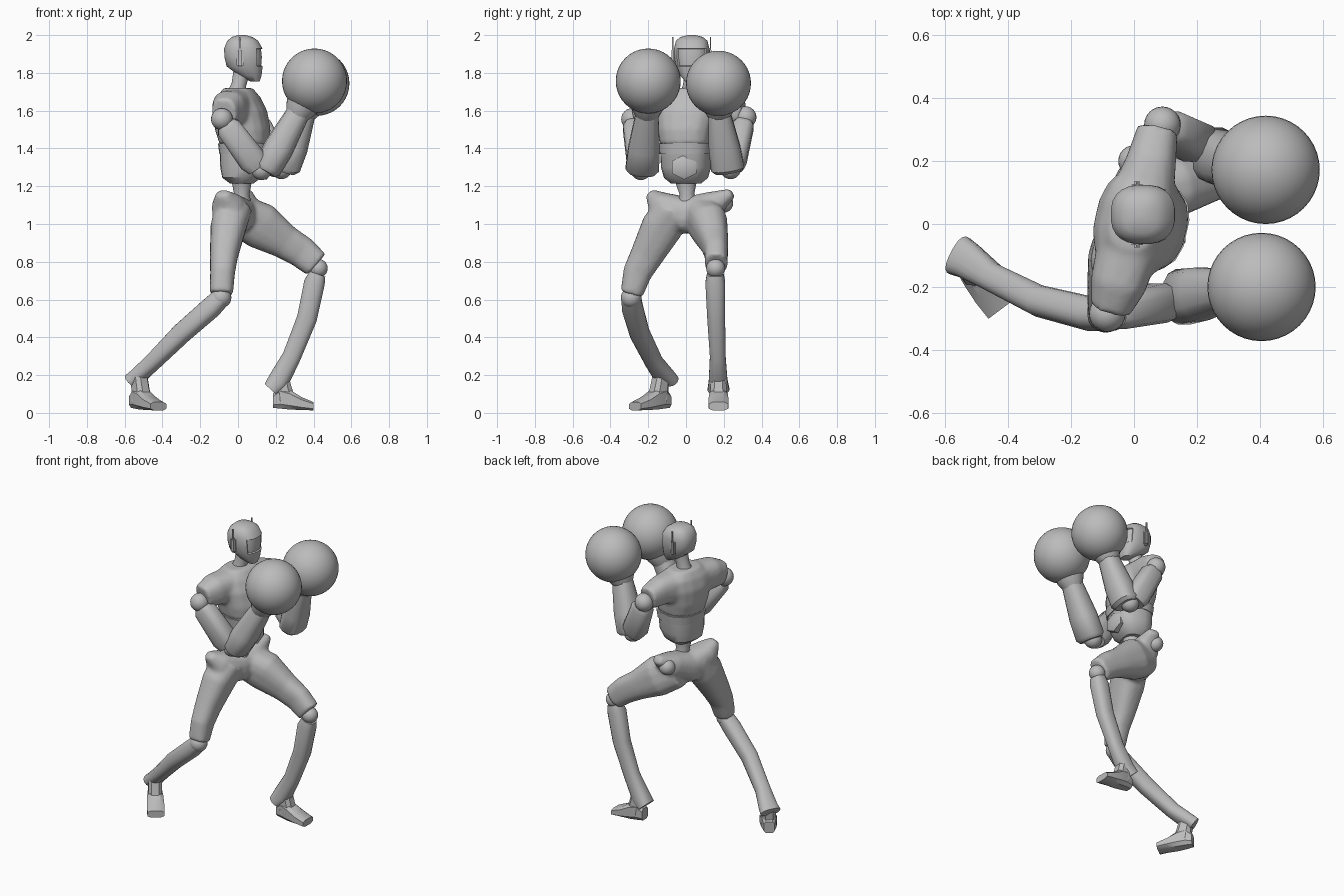
import bpy, bmesh
from math import cos, sin, pi, copysign
from mathutils import Vector

cube = bpy.data.objects.get("Cube")
if cube:
    bpy.data.objects.remove(cube, do_unlink=True)

grey = bpy.data.materials.new("plain grey")
grey.use_nodes = True
grey.diffuse_color = (0.5, 0.5, 0.5, 1)
grey.node_tree.nodes["Principled BSDF"].inputs["Base Color"].default_value = (0.5, 0.5, 0.5, 1)

BODY = (0.22, 0.975, 0)     # line through both shoulders
ACROSS = (0, 1, 0)
UP = Vector((0, 0, 1))


def finish(name, bm, angle=35):
    bmesh.ops.recalc_face_normals(bm, faces=bm.faces)
    mesh = bpy.data.meshes.new(name)
    bm.to_mesh(mesh)
    bm.free()
    mesh.materials.append(grey)
    ob = bpy.data.objects.new(name, mesh)
    bpy.context.collection.objects.link(ob)
    bpy.ops.object.select_all(action='DESELECT')
    ob.select_set(True)
    bpy.context.view_layer.objects.active = ob
    bpy.ops.object.shade_smooth_by_angle(angle=angle * pi / 180)
    return ob


def add_loft(bm, sections, side, n=16, power=1.0, normal=None):
    """Skin rings (x, y, z, half size along side, other half size)."""
    pts = [Vector(s[:3]) for s in sections]
    rings = []
    for i, s in enumerate(sections):
        t = normal or pts[min(i + 1, len(pts) - 1)] - pts[max(i - 1, 0)]
        t = t.normalized()
        u = Vector(side)
        u = (u - t * u.dot(t)).normalized()
        v = t.cross(u)
        ring = []
        for k in range(n):
            c, d = cos(2 * pi * (k + .5) / n), sin(2 * pi * (k + .5) / n)
            ring.append(bm.verts.new(pts[i] + u * s[3] * copysign(abs(c) ** power, c)
                                     + v * s[4] * copysign(abs(d) ** power, d)))
        rings.append(ring)
    for r, q in zip(rings, rings[1:]):
        for k in range(n):
            bm.faces.new((r[k], r[(k + 1) % n], q[(k + 1) % n], q[k]))
    bm.faces.new(rings[0][::-1])
    bm.faces.new(rings[-1])


def loft(name, sections, side=ACROSS, angle=35, **kw):
    bm = bmesh.new()
    add_loft(bm, sections, side, **kw)
    return finish(name, bm, angle)


def blend(name, parts):
    """Fuse several lofts into one smooth skin."""
    bm = bmesh.new()
    for sections, side, normal in parts:
        add_loft(bm, sections, side, power=0.8, normal=normal)
    ob = finish(name, bm)
    rm = ob.modifiers.new("fuse", 'REMESH')
    rm.mode, rm.voxel_size, rm.use_smooth_shade = 'VOXEL', 0.012, True
    sm = ob.modifiers.new("relax", 'SMOOTH')
    sm.factor, sm.iterations = 0.5, 6


def ball(name, loc, r, seg=24):
    bm = bmesh.new()
    bmesh.ops.create_uvsphere(bm, u_segments=seg, v_segments=seg // 2, radius=r)
    bmesh.ops.translate(bm, verts=bm.verts, vec=loc)
    finish(name, bm, 60)


def box(name, loc, size, bevel=0.0):
    bm = bmesh.new()
    bmesh.ops.create_cube(bm, size=1)
    bmesh.ops.scale(bm, verts=bm.verts, vec=size)
    bmesh.ops.translate(bm, verts=bm.verts, vec=loc)
    if bevel:
        bmesh.ops.bevel(bm, geom=bm.edges[:], offset=bevel, segments=2, affect='EDGES')
    finish(name, bm)


# Head with a sunken visor
bm = bmesh.new()
add_loft(bm, [(.09, .03, 1.755, .035, .025), (.065, .03, 1.785, .06, .06),
              (.035, .03, 1.835, .085, .096), (.031, .03, 1.885, .094, .104),
              (.028, .03, 1.93, .094, .102), (.025, .03, 1.97, .084, .082),
              (.022, .03, 1.99, .06, .055), (.02, .03, 2.0, .02, .02)],
         ACROSS, n=24, power=0.8, normal=UP)
bm.faces.ensure_lookup_table()
front = [f for f in bm.faces if 1.84 < f.calc_center_median().z < 1.92
         and f.calc_center_median().x > .105]
bmesh.ops.recalc_face_normals(bm, faces=bm.faces)
bmesh.ops.inset_region(bm, faces=front, thickness=.004, depth=-.008)
finish("head", bm, 50)

# Ear pods with antennas, neck
for tag, s in (("left", 1), ("right", -1)):
    box(tag + "_ear_pod", (.01, .03 + s * .094, 1.88), (.036, .024, .1), .01)
    box(tag + "_antenna", (.01, .03 + s * .1, 1.945), (.008, .006, .09))
loft("neck", [(-.01, .02, 1.67, .055, .055), (.005, .025, 1.74, .04, .04),
              (.02, .03, 1.81, .045, .045)])

# Chest with short sleeves
blend("chest", [
    ([(.035, .0, 1.42, .135, .13), (.025, .0, 1.5, .15, .145), (.012, .005, 1.6, .17, .138),
      (.003, .01, 1.67, .17, .11), (0, .015, 1.72, .1, .075)], BODY, UP),
    ([(-.02, -.08, 1.615, .1, .1), (-.05, -.19, 1.61, .095, .09),
      (-.075, -.27, 1.59, .075, .065)], UP, None),
    ([(.03, .1, 1.615, .1, .1), (.055, .2, 1.61, .09, .08),
      (.075, .3, 1.59, .07, .065)], UP, None)])

# Abdomen with belt band and hexagonal badge
loft("abdomen", [(.02, 0, 1.215, .08, .06), (.02, 0, 1.245, .115, .1), (.03, 0, 1.3, .13, .12),
                 (.035, 0, 1.43, .135, .13)], BODY, power=0.75, normal=UP)
loft("belt", [(.035, 0, 1.37, .136, .13), (.035, 0, 1.425, .143, .137)],
     BODY, power=0.75, normal=UP)
loft("badge", [(.12, -.01, 1.3, .075, .065), (.153, -.01, 1.3, .075, .065),
               (.163, -.01, 1.3, .055, .048)], n=6)
loft("spine", [(.02, .01, 1.08, .06, .055), (.02, .005, 1.16, .04, .042),
               (.02, .0, 1.23, .06, .055)])

# Trousers: hip girdle and both thighs
blend("trousers", [
    ([(-.085, -.19, 1.165, .025, .035), (-.06, -.14, 1.1, .075, .085), (-.01, 0, 1.045, .1, .1),
      (.025, .14, 1.1, .075, .085), (.045, .245, 1.165, .025, .035)], UP, None),
    ([(-.025, -.06, 1.08, .1, .1), (-.052, -.13, .98, .11, .095), (-.075, -.21, .83, .088, .075),
      (-.082, -.258, .74, .077, .066), (-.088, -.288, .63, .06, .062)], ACROSS, None),
    ([(0, .08, 1.05, .1, .11), (.12, .122, .99, .1, .125), (.25, .15, .905, .075, .092),
      (.34, .16, .85, .063, .085), (.415, .16, .785, .06, .075)], ACROSS, None)])
ball("left_hip_joint", (.0, .2, 1.11), .05)

# Knees, shins and feet
ball("right_knee", (-.09, -.29, .61), .055)
ball("left_knee", (.425, .157, .765), .05)
loft("right_shin", [(-.085, -.29, .615, .05, .05), (-.14, -.285, .56, .054, .056),
                    (-.3, -.245, .42, .05, .054), (-.45, -.17, .27, .046, .046),
                    (-.53, -.115, .195, .06, .042), (-.558, -.1, .17, .066, .042)],
     (.45, .89, 0), power=0.8, angle=50)
loft("left_shin", [(.42, .155, .735, .045, .045), (.405, .155, .69, .053, .056),
                   (.365, .16, .5, .048, .054), (.285, .168, .3, .042, .05),
                   (.215, .17, .17, .05, .058), (.175, .172, .125, .058, .045)],
     power=0.8, angle=50)


def foot(side_name, ankle, d):
    """Wedge foot and a stout ankle; d points to the toes."""
    d, a = Vector(d).normalized(), Vector(ankle)
    side = Vector((-d.y, d.x, 0))
    rows = ((-.05, .065, .035, .04), (-.01, .08, .046, .06), (.04, .07, .052, .055),
            (.1, .05, .056, .036), (.165, .035, .054, .023))
    loft(side_name + "_foot", [(*(a + d * t + UP * z), w, h) for t, z, w, h in rows],
         side, n=8, power=0.6, normal=d, angle=30)
    loft(side_name + "_ankle", [(*(a + d * t + UP * z), w, h) for t, z, w, h in
         ((.02, .06, .048, .06), (.005, .13, .044, .048), (-.01, .21, .042, .042))],
         side, n=8, power=0.7, normal=UP, angle=30)


foot("right", (-.52, -.138, 0), (.6, -.8, 0))
foot("left", (.235, .172, 0), (1, 0, 0))

# Arms: shoulder ball, boxy upper arm, elbow, flared forearm, round glove
for tag, shoulder, elbow, wrist, glove in (
        ("right", (-.085, -.285, 1.555), (.105, -.245, 1.3), (.32, -.205, 1.59), (.405, -.2, 1.757)),
        ("left", (.09, .315, 1.565), (.21, .25, 1.305), (.35, .175, 1.59), (.418, .172, 1.745))):
    sh, el, wr, gl = map(Vector, (shoulder, elbow, wrist, glove))
    ball(tag + "_shoulder", sh, .058)
    loft(tag + "_upper_arm", [(*sh.lerp(el, t), a, b) for t, a, b in
         ((.1, .045, .05), (.18, .057, .068), (.85, .064, .077), (1, .055, .06))],
         n=12, power=0.65, angle=40)
    base = el + Vector((.04, .012 if tag == "right" else -.028, -.025))
    ball(tag + "_elbow", el.lerp(base, .5), .055)
    loft(tag + "_forearm", [(*base.lerp(wr, t), a, b) for t, a, b in
         ((0, .075, .055), (.06, .09, .075), (.4, .085, .08), (1, .06, .062))],
         n=14, power=0.8, angle=40)
    loft(tag + "_cuff", [(*wr.lerp(gl, t), r, r) for t, r in ((-.1, .063), (.15, .085), (.6, .1))])
    ball(tag + "_glove", gl, .172, 40)
